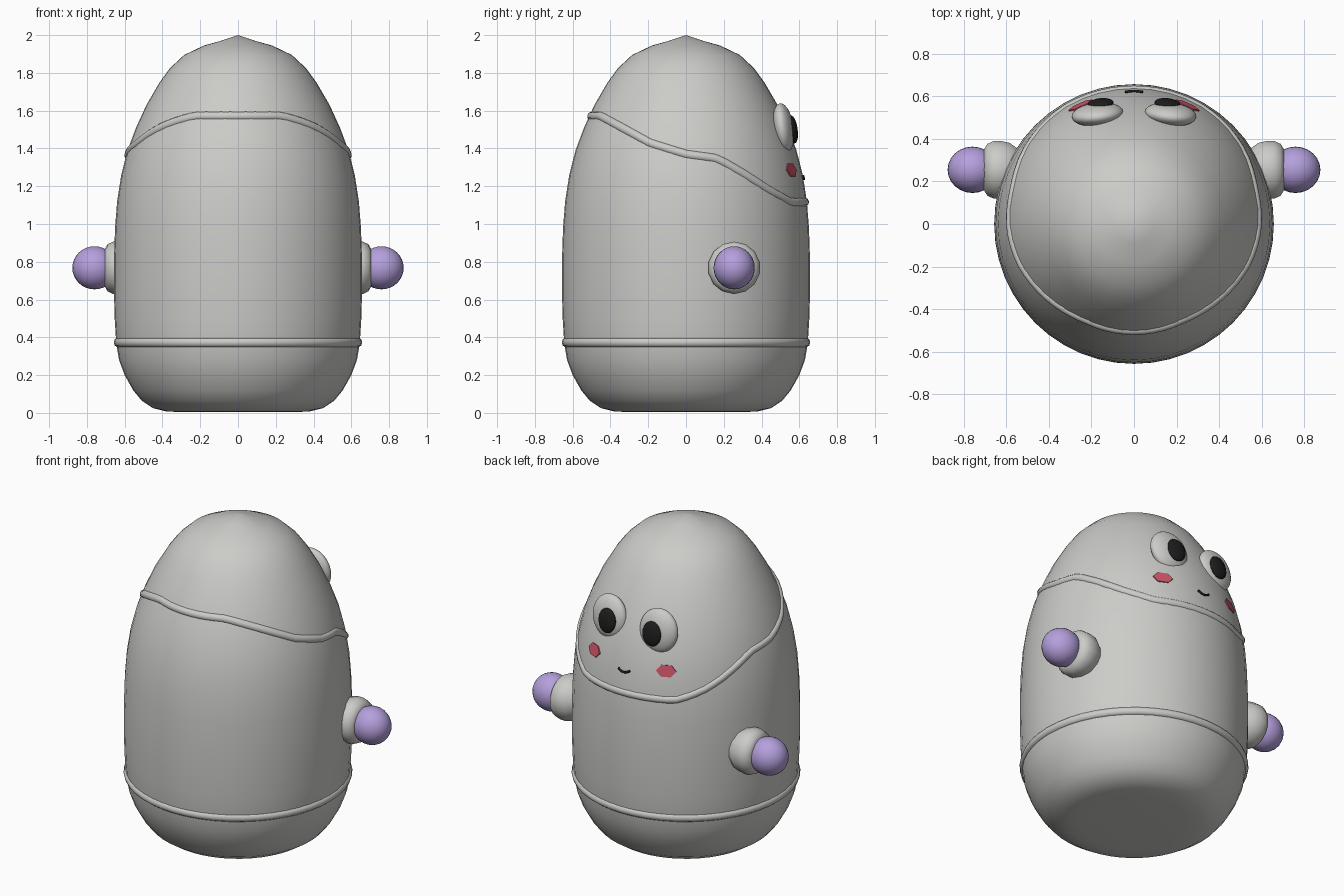
import bpy, bmesh, math
from mathutils import Vector, Matrix

if "Cube" in bpy.data.objects:
    bpy.data.objects.remove(bpy.data.objects["Cube"])


def material(name, rgb):
    m = bpy.data.materials.new(name)
    m.diffuse_color = (*rgb, 1)
    m.use_nodes = True
    m.node_tree.nodes["Principled BSDF"].inputs["Base Color"].default_value = m.diffuse_color
    return m


GREY = material("warm grey", (0.60, 0.60, 0.58))
PURPLE = material("soft purple", (0.46, 0.35, 0.72))
BLACK = material("black", (0.012, 0.012, 0.012))
PINK = material("cheek pink", (0.62, 0.09, 0.14))

# Body outline as (radius, height)
PROFILE = [(0, 0.004), (0.30, 0.004), (0.38, 0.008), (0.45, 0.025), (0.51, 0.065), (0.555, 0.12),
           (0.60, 0.20), (0.63, 0.28), (0.645, 0.37), (0.653, 0.50), (0.657, 0.65), (0.657, 0.80),
           (0.651, 0.98), (0.640, 1.12), (0.618, 1.26), (0.585, 1.39), (0.54, 1.51), (0.485, 1.63),
           (0.415, 1.75), (0.36, 1.825), (0.285, 1.895), (0.18, 1.945), (0.09, 1.97), (0, 2.0)]
# Hood seam height as (y, z)
SEAM = [(-0.66, 1.57), (-0.46, 1.57), (-0.32, 1.495), (-0.19, 1.425), (0.0, 1.368), (0.17, 1.345),
        (0.31, 1.265), (0.45, 1.175), (0.56, 1.115), (0.68, 1.115)]


def lerp_table(table, v):
    for (a, fa), (b, fb) in zip(table, table[1:]):
        if v <= b:
            return fa + (fb - fa) * max(0, (v - a) / (b - a))
    return table[-1][1]


def body_radius(z):
    return lerp_table([(h, r) for r, h in PROFILE[2:]], z)


def finish(name, bm, mat, angle=50):
    bmesh.ops.recalc_face_normals(bm, faces=bm.faces[:])
    me = bpy.data.meshes.new(name)
    bm.to_mesh(me)
    bm.free()
    me.materials.append(mat)
    ob = bpy.data.objects.new(name, me)
    bpy.context.collection.objects.link(ob)
    bpy.ops.object.select_all(action='DESELECT')
    bpy.context.view_layer.objects.active = ob
    ob.select_set(True)
    bpy.ops.object.shade_smooth_by_angle(angle=math.radians(angle))
    return ob


def lathe(name, profile, steps, mat, matrix=Matrix(), angle=50):
    bm = bmesh.new()
    vs = [bm.verts.new((r, 0, z)) for r, z in profile]
    es = [bm.edges.new(p) for p in zip(vs, vs[1:])]
    bmesh.ops.spin(bm, geom=vs + es, cent=(0, 0, 0), axis=(0, 0, 1),
                   angle=2 * math.pi, steps=steps, use_duplicate=False)
    bmesh.ops.remove_doubles(bm, verts=bm.verts[:], dist=0.0005)
    bm.transform(matrix)
    return finish(name, bm, mat, angle)


def ellipsoid(name, matrix, mat, u=32, v=20):
    bm = bmesh.new()
    bmesh.ops.create_uvsphere(bm, u_segments=u, v_segments=v, radius=1, matrix=matrix)
    return finish(name, bm, mat)


def tube(name, points, rad, mat, closed):
    cu = bpy.data.curves.new(name, 'CURVE')
    cu.dimensions = '3D'
    cu.bevel_depth = rad
    cu.bevel_resolution = 3
    cu.use_fill_caps = True
    sp = cu.splines.new('POLY')
    sp.points.add(len(points) - 1)
    for p, co in zip(sp.points, points):
        p.co = (*co, 1)
    sp.use_cyclic_u = closed
    sp.use_smooth = True
    cu.materials.append(mat)
    ob = bpy.data.objects.new(name, cu)
    bpy.context.collection.objects.link(ob)
    return ob


lathe("body", PROFILE, 48, GREY)

# Belt ring
belt = [(0.634 + 0.024 * math.cos(a), 0.373 + 0.026 * math.sin(a))
        for a in [i * math.pi / 5 for i in range(11)]]
lathe("belt", belt, 48, GREY)

# Hood seam following the body surface
seam = []
for i in range(72):
    t = 2 * math.pi * i / 72
    z = 1.35
    for _ in range(25):
        z += 0.5 * (lerp_table(SEAM, body_radius(z) * math.sin(t)) - z)
    r = body_radius(z) - 0.014
    seam.append((r * math.cos(t), r * math.sin(t), z))
tube("hood_seam", seam, 0.025, GREY, True)

# Smiling mouth
mouth = []
for i in range(9):
    x = -0.04 + 0.01 * i
    z = 1.238 + 0.016 * (x / 0.04) ** 2
    mouth.append((x, math.sqrt(body_radius(z) ** 2 - x * x) + 0.003, z))
tube("mouth", mouth, 0.0065, BLACK, False)

for side, s in (("left", -1), ("right", 1)):
    # Arm collar and hand
    collar = [(0, -0.16), (0.10, -0.16), (0.13, -0.12), (0.139, -0.08), (0.139, -0.045),
              (0.125, -0.015), (0.10, 0), (0, 0)]
    place = Matrix.Translation((s * 0.705, 0.255, 0.768)) @ Matrix.Rotation(s * math.pi / 2, 4, 'Y')
    lathe(side + "_arm_collar", collar, 14, GREY, place, 50)
    ellipsoid(side + "_hand", Matrix.Translation((s * 0.76, 0.255, 0.768))
              @ Matrix.Diagonal((0.117, 0.109, 0.114, 1)), PURPLE, 24, 16)

    # Eye and pupil share one tilted frame
    frame = (Matrix.Translation((s * 0.172, 0.516, 1.508)) @ Matrix.Rotation(-s * math.radians(6), 4, 'Z')
             @ Matrix.Rotation(math.radians(8), 4, 'X'))
    ellipsoid(side + "_eye", frame @ Matrix.Diagonal((0.122, 0.053, 0.132, 1)), GREY)
    ellipsoid(side + "_pupil", frame @ Matrix.Translation((-s * 0.02, 0.046, -0.014))
              @ Matrix.Diagonal((0.062, 0.025, 0.075, 1)), BLACK, 24, 14)

    # Hexagonal cheek plate lying on the body
    r = body_radius(1.286)
    a = math.atan2(0.565, s * 0.255)
    out = Vector((math.cos(a), math.sin(a), 0.24)).normalized()
    across = Vector((-math.sin(a), math.cos(a), 0))
    up = out.cross(across)
    centre = Vector((r * math.cos(a), r * math.sin(a), 1.286)) + out * 0.004
    bm = bmesh.new()
    ring = [bm.verts.new(centre + across * 0.06 * math.cos(k * math.pi / 3)
                         + up * 0.04 * math.sin(k * math.pi / 3)) for k in range(6)]
    face = bm.faces.new(ring)
    ext = bmesh.ops.extrude_face_region(bm, geom=[face])
    moved = [v for v in ext["geom"] if isinstance(v, bmesh.types.BMVert)]
    bmesh.ops.translate(bm, verts=moved, vec=-out * 0.009)
    finish(side + "_cheek", bm, PINK, 20)
